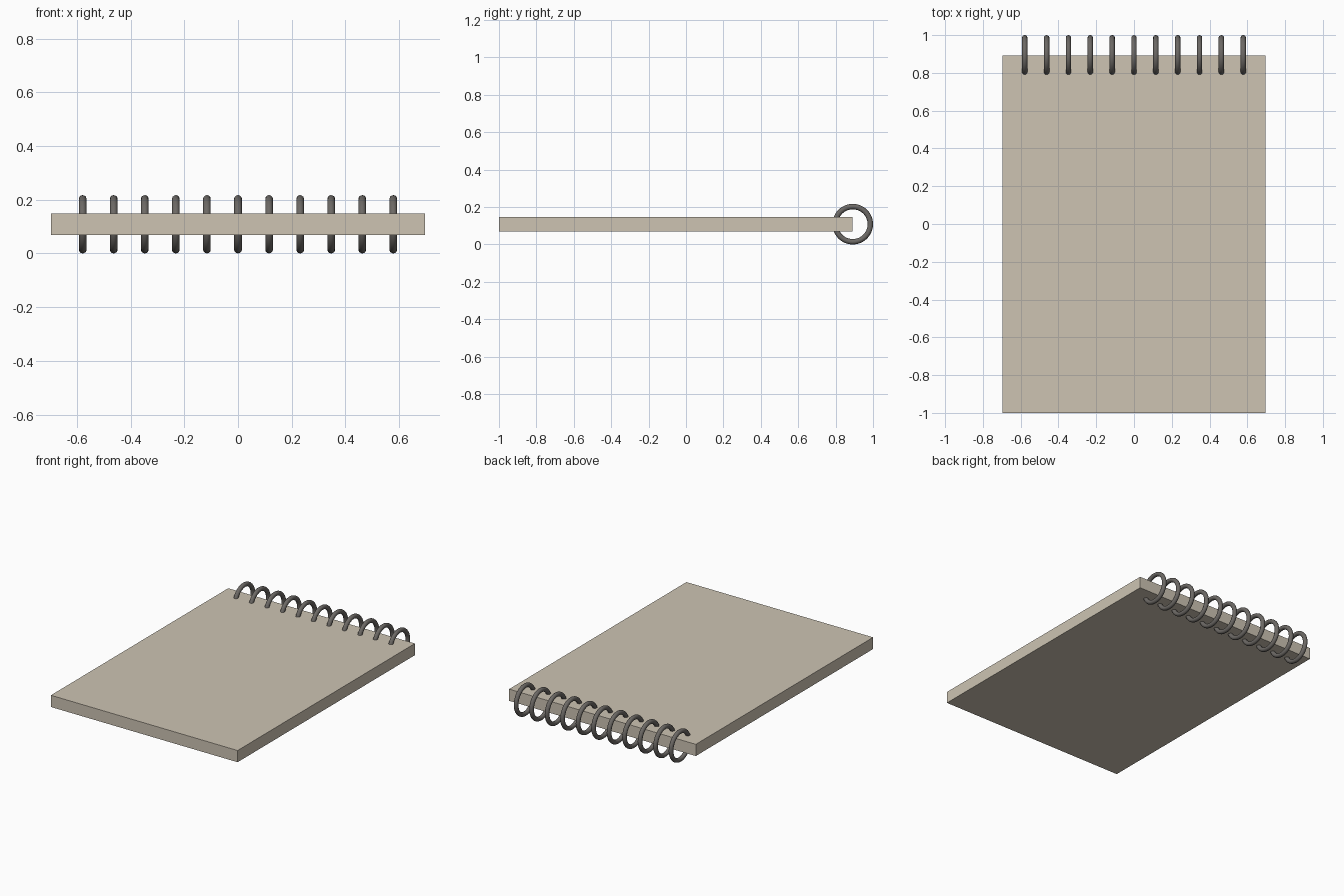
import bpy
import math

if "Cube" in bpy.data.objects:
    bpy.data.objects.remove(bpy.data.objects["Cube"])


def material(name, colour):
    mat = bpy.data.materials.new(name)
    mat.diffuse_color = (*colour, 1.0)
    mat.use_nodes = True
    mat.node_tree.nodes["Principled BSDF"].inputs["Base Color"].default_value = mat.diffuse_color
    return mat


paper = material("warm beige", (0.61, 0.55, 0.45))
metal = material("dark grey metal", (0.15, 0.14, 0.13))


def block(name, x, y0, y1, z0, z1, mat):
    bpy.ops.mesh.primitive_cube_add(size=1, location=(0, (y0 + y1) / 2, (z0 + z1) / 2))
    obj = bpy.context.object
    obj.name = name
    obj.scale = (2 * x, y1 - y0, z1 - z0)
    bpy.ops.object.transform_apply(location=False, rotation=False, scale=True)
    obj.data.materials.append(mat)
    return obj


# Stack of pages with covers
block("notepad_pages", 0.697, -1.0, 0.891, 0.069, 0.148, paper)

# Row of binding rings along the back edge
RINGS, SPACING = 11, 0.1157
for i in range(RINGS):
    bpy.ops.mesh.primitive_torus_add(
        major_radius=0.094, minor_radius=0.0145,
        major_segments=48, minor_segments=14,
        location=((i - (RINGS - 1) / 2) * SPACING, 0.8915, 0.1085),
        rotation=(0, math.pi / 2, 0))
    ring = bpy.context.object
    ring.name = f"binding_ring_{i + 1}"
    ring.data.materials.append(metal)
    bpy.ops.object.shade_smooth()
